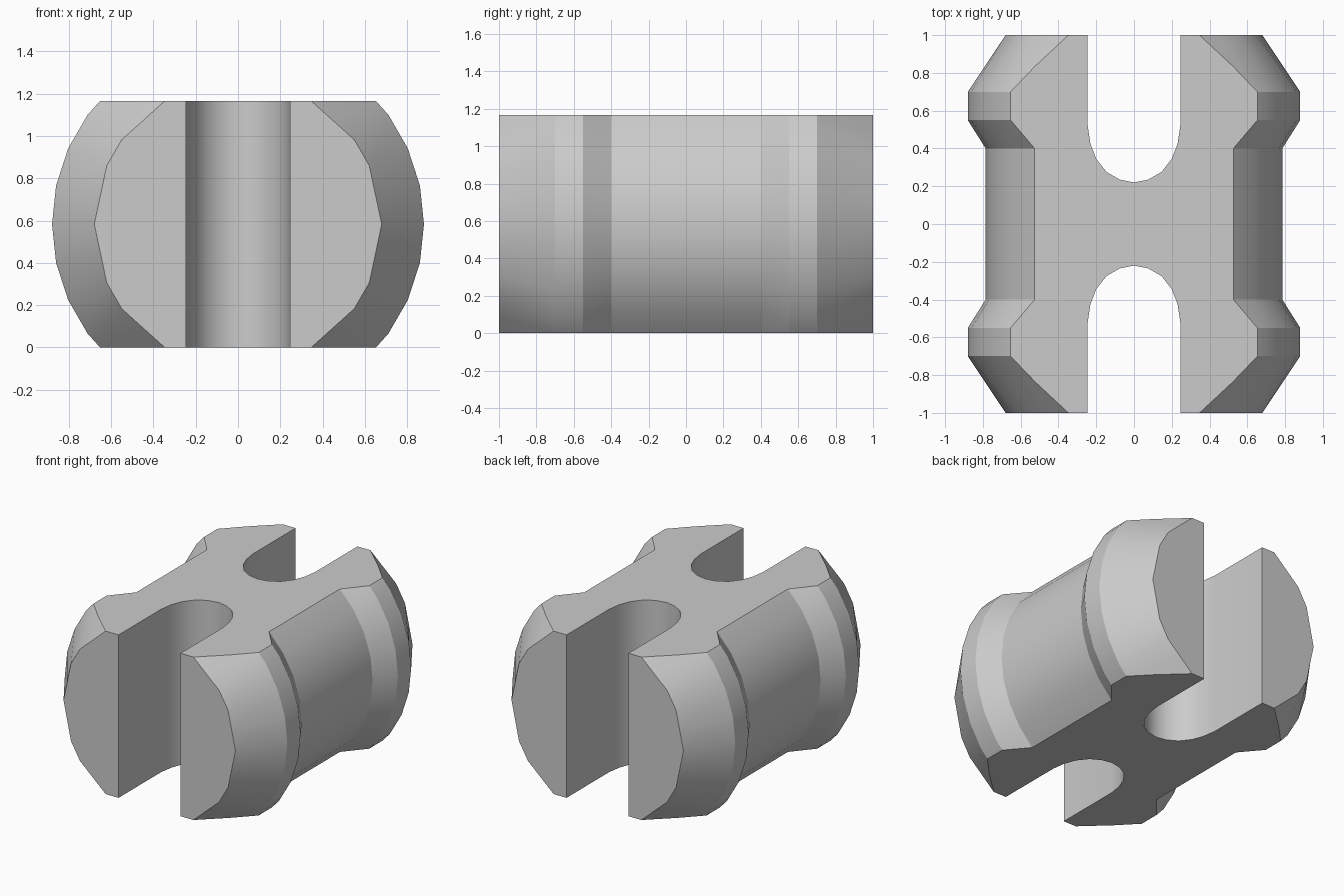
import bpy, bmesh, math

default = bpy.data.objects.get("Cube")
if default:
    bpy.data.objects.remove(default, do_unlink=True)

HEIGHT = 1.165
AXIS_Z = HEIGHT / 2
SEGMENTS = 30

grey = bpy.data.materials.new("light grey")
grey.use_nodes = True
colour = (0.6, 0.6, 0.6, 1)
grey.diffuse_color = colour
grey.node_tree.nodes["Principled BSDF"].inputs["Base Color"].default_value = colour


def make_object(name, bm):
    bmesh.ops.recalc_face_normals(bm, faces=bm.faces[:])
    mesh = bpy.data.meshes.new(name)
    bm.to_mesh(mesh)
    bm.free()
    obj = bpy.data.objects.new(name, mesh)
    bpy.context.collection.objects.link(obj)
    return obj


# Spool body: a profile turned about the y axis
half = [(0.4, 0.785), (0.55, 0.88), (0.7, 0.88), (1.0, 0.68)]
profile = [(-y, r) for y, r in reversed(half)] + half
bm = bmesh.new()
rings = []
for y, r in profile:
    ring = []
    for i in range(SEGMENTS):
        a = math.tau * i / SEGMENTS
        # The end outlines have coarser straight runs
        steps = min(i % 15, 15 - i % 15)
        chord = abs(y) == 1.0 and steps in (1, 4)
        rad = r * math.cos(math.tau / SEGMENTS) if chord else r
        ring.append(bm.verts.new((rad * math.cos(a), y, AXIS_Z + rad * math.sin(a))))
    rings.append(ring)
for a, b in zip(rings, rings[1:]):
    for i in range(SEGMENTS):
        j = (i + 1) % SEGMENTS
        bm.faces.new((a[i], a[j], b[j], b[i]))
bm.faces.new(rings[0])
bm.faces.new(rings[-1])

# Flat top and bottom
for z, direction in ((0, -1), (HEIGHT, 1)):
    bmesh.ops.bisect_plane(bm, geom=bm.verts[:] + bm.edges[:] + bm.faces[:],
                           plane_co=(0, 0, z), plane_no=(0, 0, direction),
                           clear_outer=True)
    rim = [e for e in bm.edges if e.is_boundary]
    bmesh.ops.contextual_create(bm, geom=rim)
body = make_object("slotted_spool", bm)
body.data.materials.append(grey)

# Round-ended vertical slots, front and back
side = [(0.245, 1.2), (0.245, 0.52), (0.231, 0.425), (0.2, 0.345),
        (0.145, 0.275), (0.075, 0.235)]
outline = side + [(0, 0.22)] + [(-x, y) for x, y in reversed(side)]
bm = bmesh.new()
for sign in (-1, 1):
    low = [bm.verts.new((x, sign * y, -0.2)) for x, y in outline]
    high = [bm.verts.new((x, sign * y, HEIGHT + 0.2)) for x, y in outline]
    bm.faces.new(low)
    bm.faces.new(high)
    for i in range(len(outline)):
        j = (i + 1) % len(outline)
        bm.faces.new((low[i], low[j], high[j], high[i]))
cutter = make_object("slot_cutter", bm)
cutter.hide_render = True
cutter.data.materials.append(grey)

cut = body.modifiers.new("slots", 'BOOLEAN')
cut.operation = 'DIFFERENCE'
cut.solver = 'EXACT'
cut.object = cutter
bpy.ops.object.select_all(action='DESELECT')
body.select_set(True)
bpy.context.view_layer.objects.active = body
bpy.ops.object.modifier_apply(modifier=cut.name)
bpy.data.objects.remove(cutter, do_unlink=True)
bpy.ops.object.shade_smooth_by_angle(angle=math.radians(28))
